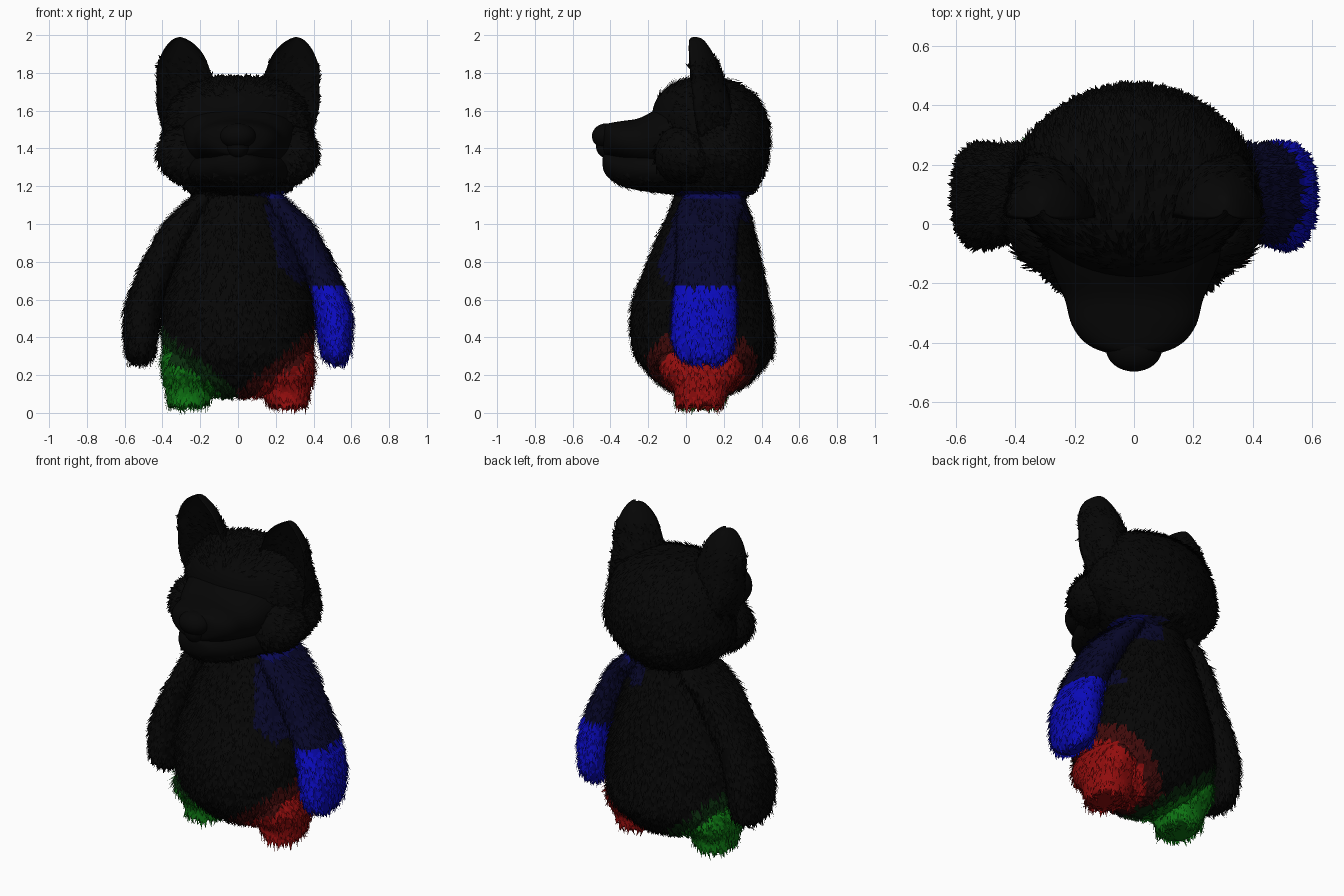
import bpy, bmesh, math, random
from mathutils import Vector

random.seed(4)
if "Cube" in bpy.data.objects:
    bpy.data.objects.remove(bpy.data.objects["Cube"], do_unlink=True)


def material(name, *rgb):
    m = bpy.data.materials.new(name)
    m.use_nodes = True
    m.diffuse_color = (*rgb, 1)
    bsdf = m.node_tree.nodes["Principled BSDF"]
    bsdf.inputs["Base Color"].default_value = (*rgb, 1)
    bsdf.inputs["Roughness"].default_value = 1
    return m


MATS = [
    material("black fur", .0018, .0018, .0018),
    material("navy fur", .0022, .0022, .023),
    material("deep blue fur", .0025, .0025, .09),
    material("blue fur", .003, .003, .5),
    material("red fur", .29, .004, .004),
    material("dark red fur", .05, .003, .003),
    material("green fur", .004, .17, .006),
    material("dark green fur", .003, .025, .004),
]
BLACK, NAVY, DEEP_BLUE, BLUE, RED, DARK_RED, GREEN, DARK_GREEN = range(len(MATS))


def smooth_rings(rings, steps=6):
    """Catmull-Rom interpolation between the given cross-sections."""
    pts = [rings[0]] + rings + [rings[-1]]
    out = []
    for p0, p1, p2, p3 in zip(pts, pts[1:], pts[2:], pts[3:]):
        for k in range(steps):
            t = k / steps
            out.append([b + .5 * t * (c - a + t * (2*a - 5*b + 4*c - d + t * (3*(b - c) + d - a)))
                        for a, b, c, d in zip(p0, p1, p2, p3)])
    return out + [rings[-1]]


def finish(name, bm, smooth=True):
    mesh = bpy.data.meshes.new(name)
    bm.to_mesh(mesh)
    bm.free()
    for m in MATS:
        mesh.materials.append(m)
    for f in mesh.polygons:
        f.use_smooth = smooth
    ob = bpy.data.objects.new(name, mesh)
    bpy.context.collection.objects.link(ob)
    return ob


def add_fur(name, bm, flow, density, length, bare):
    """Scatter pointed blades that lie along the flow direction, facing outwards."""
    fur = bmesh.new()
    faces = [f for f in bm.faces if len(f.verts) == 4]
    areas = [f.calc_area() for f in faces]
    for f in random.choices(faces, areas, k=int(sum(areas) * density)):
        u, v = random.random(), random.random()
        a, b, c, d = (w.co for w in f.verts)
        root, n = a.lerp(b, u).lerp(d.lerp(c, u), v), f.normal
        if bare and bare(root):
            continue
        along = flow(root) + Vector([random.uniform(-.3, .3) for _ in range(3)])
        along = (along - n * along.dot(n)).normalized()
        side = along.cross(n) * random.uniform(.007, .012)
        tip = root + (along * .94 + n * .34) * length * random.uniform(.5, 1.3)
        blade = fur.faces.new([fur.verts.new(p) for p in (root + side, tip, root - side)])
        blade.normal_update()
        if blade.normal.dot(n) < 0:
            blade.normal_flip()
        blade.material_index = f.material_index
    finish(name + "_fur", fur, False)


def loft(name, rings, axis="z", mirror=1, power=1, scoop=False, color=None,
         flow=None, density=2300, length=.052, bare=None, segs=48):
    """Skin rings given as (position, x0, x1, other0, other1)."""
    bm = bmesh.new()
    loops = []
    for h, x0, x1, y0, y1 in smooth_rings(rings):
        loop = []
        for k in range(segs):
            a = math.tau * k / segs
            c, s = (math.copysign(abs(q) ** power, q) for q in (math.cos(a), math.sin(a)))
            x = (x0 + x1) / 2 + (x1 - x0) / 2 * c
            y = (y0 + y1) / 2 + (y1 - y0) / 2 * s
            if scoop:  # crescent section, hollow towards the front
                y = y0 + (y1 - y0) * (s if s > 0 else -.4 * s + .02)
            loop.append(bm.verts.new((x * mirror, y, h) if axis == "z" else (x * mirror, h, y)))
        loops.append(loop)
    for l0, l1 in zip(loops, loops[1:]):
        for k in range(segs):
            j = (k + 1) % segs
            bm.faces.new((l0[k], l0[j], l1[j], l1[k]))
    bm.faces.new(loops[0])
    bm.faces.new(loops[-1])
    bmesh.ops.recalc_face_normals(bm, faces=bm.faces)
    if color:
        for f in bm.faces:
            f.material_index = color(f.calc_center_median())
    if flow:
        add_fur(name, bm, flow, density, length, bare)
    return finish(name, bm)


def ball(name, loc, radii):
    bm = bmesh.new()
    bmesh.ops.create_uvsphere(bm, u_segments=32, v_segments=20, radius=1)
    for v in bm.verts:
        v.co = Vector(loc) + Vector([a * b for a, b in zip(v.co, radii)])
    return finish(name, bm)


def down(p):
    return Vector((p.x * .4, 0, -1))


def head_flow(p):
    return (p - Vector((0, -.45, 1.6))).normalized() + Vector((0, 0, -.35))


# Colour rules
def leg_color(p):
    d = (Vector((abs(p.x), p.y, p.z)) - Vector((.3, .08, .14))).length
    if d < .245:
        return RED if p.x > 0 else GREEN
    if d < .34:
        return DARK_RED if p.x > 0 else DARK_GREEN
    return BLACK


def body_color(p):
    if p.x > 0 and p.z > .69:
        if p.y > .1:  # shoulder blade
            inner = .05 if p.z > 1.02 else .3
        else:  # rounded chest patch beside the arm
            inner = .15 + .2 * (1.1 - p.z) + max(0, .82 - p.z) ** 2 * 5
        if p.x > inner:
            return DEEP_BLUE if p.z > 1.13 and p.x > .15 else NAVY
    return leg_color(p)


def head_color(p):
    if p.z < 1.175 and p.x > .07:
        return DEEP_BLUE if p.x > .16 else NAVY
    return BLACK


# Body
body = [(.085, .05, .03, .13), (.1, .17, -.04, .22), (.16, .28, -.15, .335),
        (.28, .38, -.255, .445), (.36, .4, -.285, .465), (.46, .405, -.295, .46),
        (.6, .395, -.28, .44), (.8, .34, -.205, .4), (1, .27, -.12, .355),
        (1.12, .22, -.07, .32), (1.2, .2, -.04, .3)]
loft("body", [(z, -w, w, f, b) for z, w, f, b in body], color=body_color, flow=down)

# Head
head = [(1.14, .2, -.05, .31), (1.2, .29, -.1, .375), (1.29, .37, -.13, .42),
        (1.37, .41, -.15, .437), (1.48, .395, -.17, .445), (1.58, .375, -.18, .425),
        (1.67, .33, -.15, .375), (1.74, .24, -.075, .285), (1.772, .13, .01, .19), (1.778, .02, .07, .11)]
loft("head", [(z, -w, w, f, b) for z, w, f, b in head], color=head_color, flow=head_flow,
     length=.045, bare=lambda p: p.y < -.05 and abs(p.x) < .26 and p.z < 1.66)

# Muzzle, jaw and nose
muzzle = [(-.05, .31, 1.28, 1.66), (-.16, .275, 1.29, 1.605), (-.25, .235, 1.31, 1.56),
          (-.34, .21, 1.335, 1.545), (-.4, .165, 1.355, 1.535), (-.432, .1, 1.37, 1.52),
          (-.443, .02, 1.43, 1.46)]
loft("muzzle", [(y, -w, w, lo, hi) for y, w, lo, hi in muzzle], axis="y", power=.9)
jaw = [(-.02, .3, 1.15, 1.42), (-.15, .26, 1.165, 1.41), (-.26, .215, 1.18, 1.4),
       (-.35, .16, 1.205, 1.39), (-.41, .11, 1.245, 1.38), (-.435, .06, 1.28, 1.37),
       (-.443, .01, 1.32, 1.34)]
loft("lower_jaw", [(y, -w, w, lo, hi) for y, w, lo, hi in jaw], axis="y", flow=lambda p: Vector((p.x, .6, -.5)),
     density=1200, length=.035, bare=lambda p: p.z > 1.27)
ball("nose", (0, -.42, 1.465), (.095, .078, .068))
ball("upper_lip", (0, -.422, 1.415), (.06, .055, .065))

# Paired parts
ear = [(1.4, .3, .37, .08, .2), (1.52, .24, .405, .05, .25), (1.62, .18, .43, .035, .24),
       (1.74, .13, .43, .025, .21), (1.82, .15, .43, .02, .18), (1.9, .185, .405, .015, .145),
       (1.955, .235, .37, .015, .11), (1.98, .275, .34, .02, .085), (1.989, .3, .315, .035, .06)]
cheek = [(1.215, .22, .27, -.05, .05), (1.23, .18, .33, -.1, .1), (1.29, .13, .4, -.15, .15),
         (1.36, .12, .428, -.165, .17), (1.43, .13, .41, -.15, .16), (1.5, .18, .35, -.1, .1),
         (1.52, .24, .28, -.03, .04)]
arm = [(.262, .49, .55, .05, .16), (.275, .465, .575, 0, .2), (.32, .44, .595, -.055, .24),
       (.42, .42, .605, -.078, .265), (.55, .4, .6, -.072, .268), (.7, .355, .55, -.058, .264),
       (.85, .28, .48, -.05, .265), (1, .2, .395, -.05, .28), (1.1, .14, .295, -.04, .3),
       (1.16, .12, .23, 0, .28)]
leg = [(.036, .21, .33, 0, .15), (.042, .165, .36, -.045, .195), (.07, .145, .375, -.055, .21),
       (.13, .125, .385, -.07, .23), (.22, .12, .405, -.14, .3), (.3, .14, .4, -.14, .29),
       (.36, .2, .35, -.05, .2)]
for label, s in (("left", 1), ("right", -1)):
    loft(label + "_ear", ear, mirror=s, scoop=True, density=1500, length=.035,
         flow=lambda p: Vector((p.x * 1.5, .1, .25)), bare=lambda p: p.z > 1.88)
    loft(label + "_cheek", cheek, mirror=s, flow=head_flow, length=.045,
         bare=lambda p: abs(p.x) < .26)
    loft(label + "_arm", arm, mirror=s, power=.85, flow=down,
         color=lambda p: (BLACK if p.x < 0 else BLUE if p.z < .685
                          else DEEP_BLUE if p.z > 1.135 else NAVY))
    loft(label + "_leg", leg, mirror=s, power=.85, color=leg_color, flow=down)
